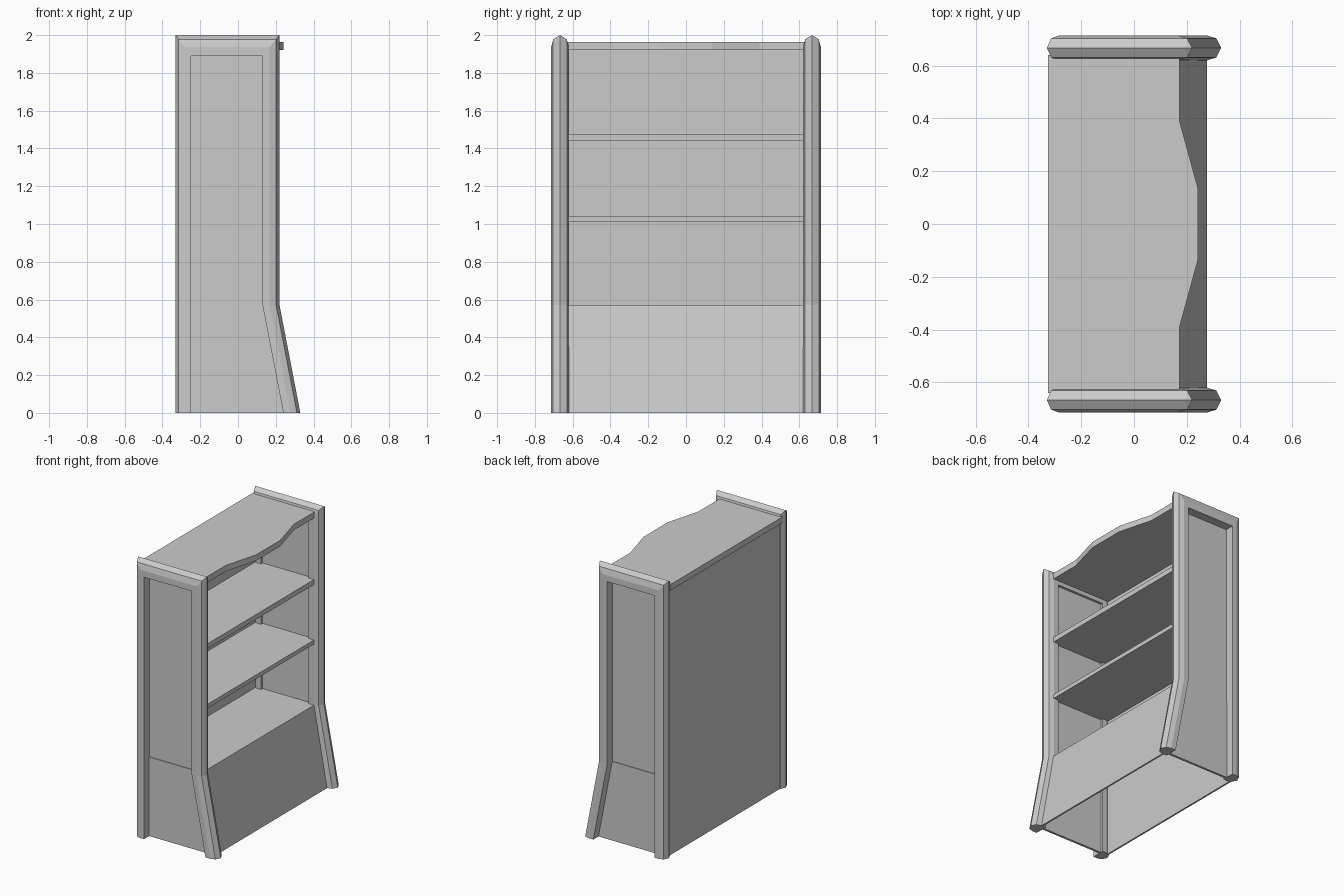
import bpy, bmesh

if "Cube" in bpy.data.objects:
    bpy.data.objects.remove(bpy.data.objects["Cube"])


def new_object(name, bm):
    bmesh.ops.recalc_face_normals(bm, faces=bm.faces)
    mesh = bpy.data.meshes.new(name)
    bm.to_mesh(mesh)
    bm.free()
    obj = bpy.data.objects.new(name, mesh)
    bpy.context.collection.objects.link(obj)
    return obj


def extrude(name, points, place, lo, hi):
    """Prism from a 2D outline; place maps (a, b, depth) to x, y, z."""
    bm = bmesh.new()
    rings = [[bm.verts.new(place(a, b, d)) for a, b in points] for d in (lo, hi)]
    bm.faces.new(rings[0])
    bm.faces.new(rings[1])
    n = len(points)
    for i in range(n):
        j = (i + 1) % n
        bm.faces.new((rings[0][i], rings[0][j], rings[1][j], rings[1][i]))
    return new_object(name, bm)


def along_y(a, b, d):
    return (a, d, b)


def along_z(a, b, d):
    return (a, b, d)


# Side frame: a moulded section lofted between outer and inner outlines
outer = [(-.33, 0), (-.33, 2), (.22, 2), (.22, .57), (.33, 0)]
inner = [(-.25, 0), (-.25, 1.89), (.13, 1.89), (.13, .57), (.24, 0)]
section = [(0, 0), (.2, .036), (.58, .047), (1, .047),
           (1, -.047), (.58, -.047), (.2, -.036)]


def side_frame(name, y):
    bm = bmesh.new()
    rings = []
    for (ox, oz), (ix, iz) in zip(outer, inner):
        rings.append([bm.verts.new((ox + t * (ix - ox), y + dy, oz + t * (iz - oz)))
                      for t, dy in section])
    n = len(section)
    for a, b in zip(rings, rings[1:]):
        for i in range(n):
            j = (i + 1) % n
            bm.faces.new((a[i], a[j], b[j], b[i]))
    bm.faces.new(rings[0])
    bm.faces.new(rings[-1])
    return new_object(name, bm)


for label, s in (("left", -1), ("right", 1)):
    side_frame(label + "_side_frame", s * .667)
    # Recessed side panels, the lower one standing slightly proud
    extrude(label + "_upper_panel",
            [(-.29, .57), (-.29, 1.94), (.17, 1.94), (.17, .57)],
            along_y, s * .638, s * .65)
    extrude(label + "_lower_panel",
            [(-.29, 0), (-.29, .57), (.17, .57), (.28, 0)],
            along_y, s * .638, s * .655)

# Back panel
extrude("back_panel", [(-.31, 0), (-.31, 1.93), (-.298, 1.93), (-.298, 0)],
        along_y, -.64, .64)

# Sloping base front, open underneath
extrude("base_front", [(.172, .57), (.277, 0), (.265, 0), (.16, .57)],
        along_y, -.64, .64)

# Shelves, the lowest closing the base
for name, lo, hi in (("base_shelf", .558, .57), ("lower_shelf", 1.01, 1.04),
                     ("upper_shelf", 1.44, 1.476)):
    extrude(name, [(-.3, -.64), (.172, -.64), (.172, .64), (-.3, .64)],
            along_z, lo, hi)

# Top board with a bowed front
extrude("top_board", [(-.325, -.64), (.173, -.64), (.173, -.388), (.242, -.137),
                      (.242, .137), (.173, .388), (.173, .64), (-.325, .64)],
        along_z, 1.92, 1.963)
